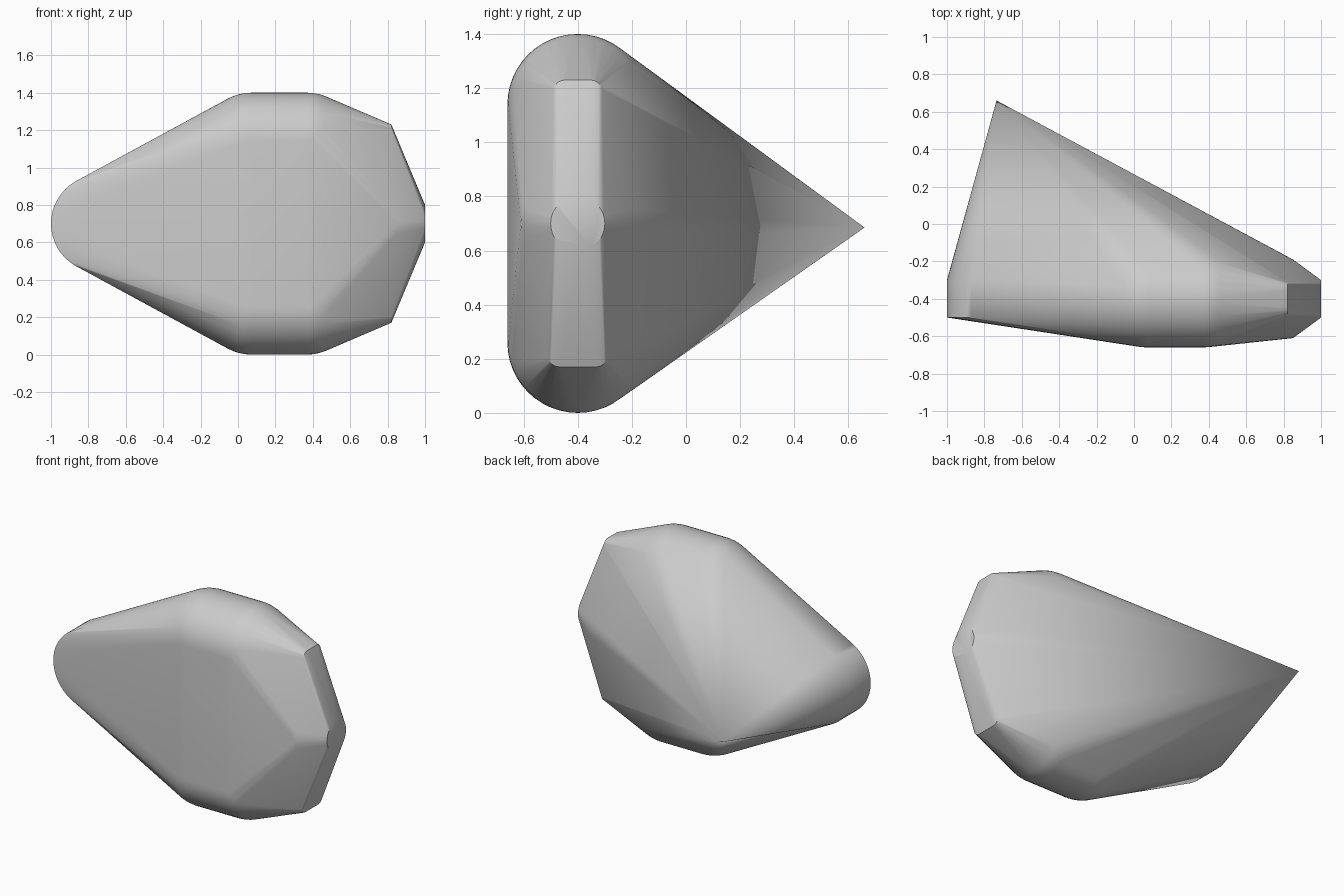
import bpy, bmesh
from math import cos, sin, pi, radians
from mathutils import Matrix, Vector

cube = bpy.data.objects.get("Cube")
if cube:
    bpy.data.objects.remove(cube, do_unlink=True)

MID_Y, MID_Z = -0.4, 0.7
bm = bmesh.new()


def ring(center, radius, axis, n=48):
    """Circle of points around the x or y axis."""
    for i in range(n):
        a = 2 * pi * i / n
        u, v = radius * cos(a), radius * sin(a)
        offset = (0, u, v) if axis == "x" else (u, 0, v)
        bm.verts.new(Vector(center) + Vector(offset))


def rounded_edge(x, z, half_width, side, r=0.045, n=6):
    """Flat edge across y whose two ends are rounded."""
    for s in (-1, 1):
        for i in range(n + 1):
            a = pi / 2 * i / n
            y = MID_Y + s * (half_width - r + r * cos(a))
            bm.verts.new((x, y, z + side * r * (sin(a) - 1)))


# Rounded main body: four balls at the corners
for x in (0.07, 0.37):
    for z in (0.26, 1.14):
        bmesh.ops.create_uvsphere(bm, u_segments=48, v_segments=24, radius=0.26,
                                  matrix=Matrix.Translation((x, MID_Y, z)))

# Rounded left end: short upright disc
for y in (-0.5, -0.3):
    ring((-0.74, MID_Y + (y - MID_Y), MID_Z), 0.26, "y")

# Tapered round nub on the opposite end
ring((0.85, MID_Y, MID_Z), 0.21, "x")
ring((1.0, MID_Y, MID_Z), 0.1, "x")

# Upper and lower chamfer edges
rounded_edge(0.82, 1.23, 0.092, 1)
rounded_edge(0.82, 0.17, 0.112, -1)

# Pointed rear tip
bm.verts.new((-0.735, 0.66, 0.685))

# Wrap everything in one convex skin
bmesh.ops.delete(bm, geom=bm.faces[:], context="FACES_ONLY")
bmesh.ops.delete(bm, geom=bm.edges[:], context="EDGES_FACES")
hull = bmesh.ops.convex_hull(bm, input=bm.verts[:])
loose = [v for v in bm.verts if not v.link_faces]
bmesh.ops.delete(bm, geom=loose, context="VERTS")
bmesh.ops.recalc_face_normals(bm, faces=bm.faces[:])

mesh = bpy.data.meshes.new("pointed_hull")
bm.to_mesh(mesh)
bm.free()
body = bpy.data.objects.new("pointed_hull", mesh)
bpy.context.collection.objects.link(body)

# Plain grey
grey = bpy.data.materials.new("light_grey")
grey.use_nodes = True
color = (0.6, 0.6, 0.6, 1)
grey.diffuse_color = color
grey.node_tree.nodes["Principled BSDF"].inputs["Base Color"].default_value = color
mesh.materials.append(grey)

bpy.ops.object.select_all(action="DESELECT")
body.select_set(True)
bpy.context.view_layer.objects.active = body
bpy.ops.object.shade_smooth_by_angle(angle=radians(30))
